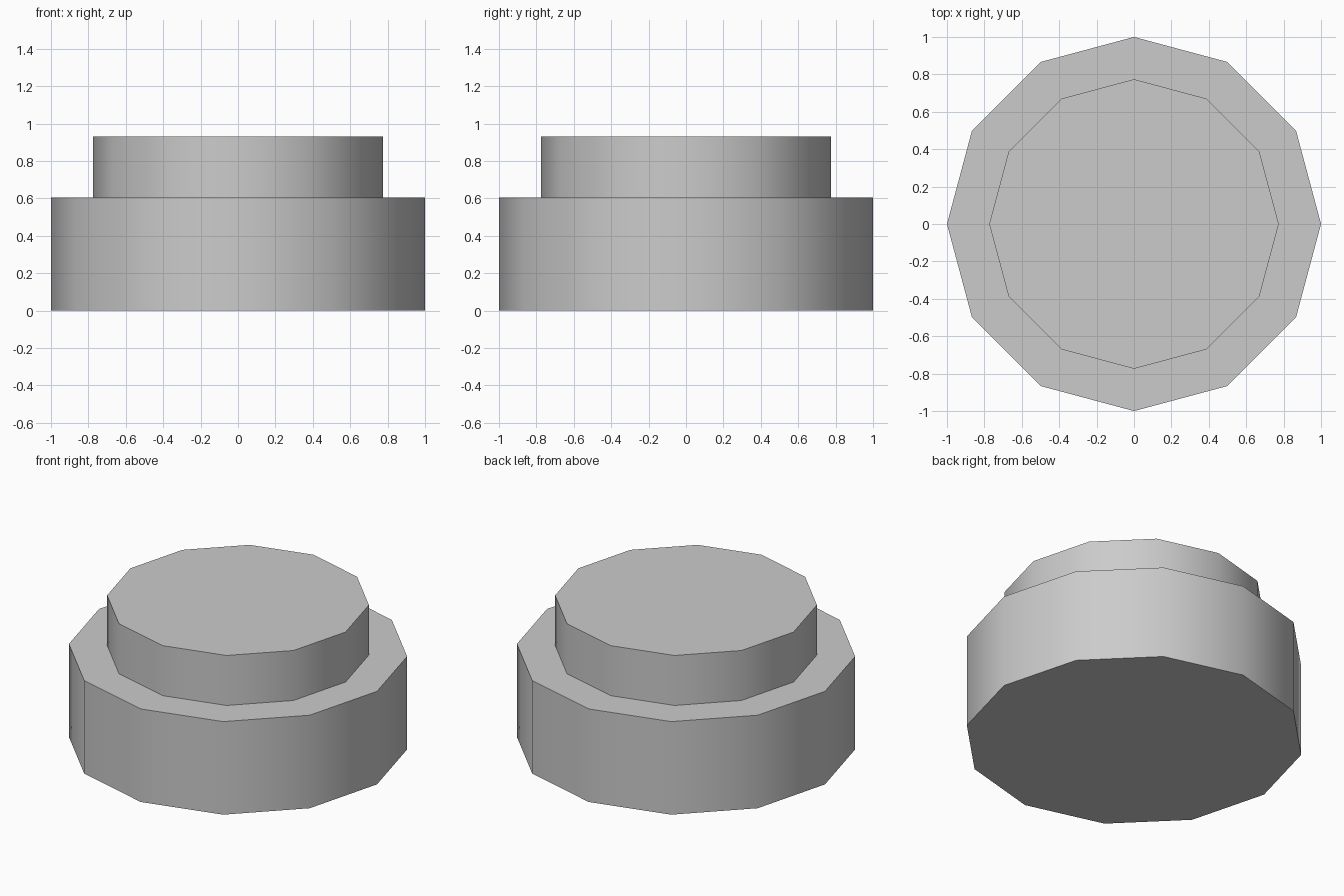
import bpy
import bmesh
from math import cos, sin, tau, radians

if "Cube" in bpy.data.objects:
    bpy.data.objects.remove(bpy.data.objects["Cube"])

SIDES = 12
# Stepped outline as (radius, height), bottom to top
PROFILE = [(1.0, 0.0), (1.0, 0.605), (0.774, 0.605), (0.774, 0.93)]


def lathe(name, profile, sides):
    """Closed solid of stacked polygon rings with flat caps."""
    bm = bmesh.new()
    rings = [[bm.verts.new((r * cos(tau * i / sides), r * sin(tau * i / sides), z))
              for i in range(sides)] for r, z in profile]
    for low, high in zip(rings, rings[1:]):
        for i in range(sides):
            j = (i + 1) % sides
            bm.faces.new((low[i], low[j], high[j], high[i]))
    bm.faces.new(rings[0][::-1])
    bm.faces.new(rings[-1])
    mesh = bpy.data.meshes.new(name)
    bm.to_mesh(mesh)
    bm.free()
    obj = bpy.data.objects.new(name, mesh)
    bpy.context.collection.objects.link(obj)
    return obj


# Wide base and narrower raised top in one body
body = lathe("stepped_round_body", PROFILE, SIDES)

# Smooth walls, sharp rims
bpy.context.view_layer.objects.active = body
body.select_set(True)
bpy.ops.object.shade_smooth_by_angle(angle=radians(40))
